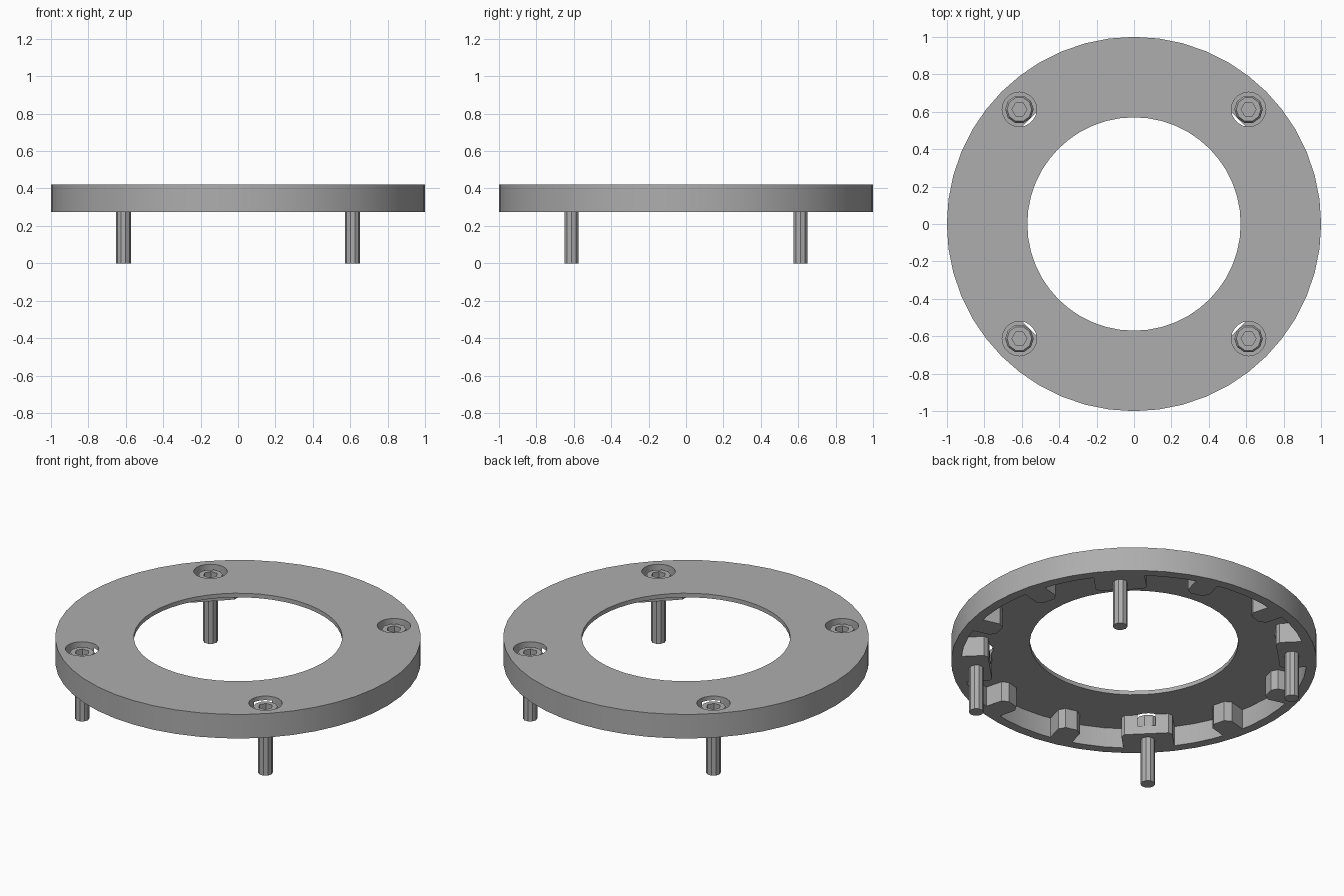
import bpy, bmesh
from math import cos, sin, pi, radians
from mathutils import Matrix

if "Cube" in bpy.data.objects:
    bpy.data.objects.remove(bpy.data.objects["Cube"])

TOP, BOTTOM, PLATE = 0.42, 0.275, 0.025
SCREW_R = 0.866

grey = bpy.data.materials.new("plain_grey")
grey.use_nodes = True
grey.diffuse_color = (0.42, 0.42, 0.42, 1)
grey.node_tree.nodes["Principled BSDF"].inputs["Base Color"].default_value = (0.42, 0.42, 0.42, 1)


def finish(name, bm):
    bmesh.ops.recalc_face_normals(bm, faces=bm.faces)
    mesh = bpy.data.meshes.new(name)
    bm.to_mesh(mesh)
    bm.free()
    mesh.materials.append(grey)
    obj = bpy.data.objects.new(name, mesh)
    bpy.context.collection.objects.link(obj)
    return obj


def lathe(name, profile, sides, closed=False):
    """Revolve (radius, z) points; open profiles are capped at both ends."""
    bm = bmesh.new()
    rings = [[bm.verts.new((r * cos(2 * pi * i / sides), r * sin(2 * pi * i / sides), z))
              for i in range(sides)] for r, z in profile]
    pairs = list(zip(rings, rings[1:]))
    if closed:
        pairs.append((rings[-1], rings[0]))
    else:
        bm.faces.new(rings[0])
        bm.faces.new(rings[-1])
    for a, b in pairs:
        for i in range(sides):
            j = (i + 1) % sides
            bm.faces.new((a[i], a[j], b[j], b[i]))
    return finish(name, bm)


def boss(name, inner, half, chamfer, angle):
    """Block with chamfered inner corners, reaching out into the rim."""
    outline = [(0.965, -half), (0.965, half), (inner + chamfer, half),
               (inner, half - chamfer), (inner, chamfer - half), (inner + chamfer, -half)]
    bm = bmesh.new()
    face = bm.faces.new([bm.verts.new((x, y, BOTTOM)) for x, y in outline])
    ext = bmesh.ops.extrude_face_region(bm, geom=[face])
    top = [v for v in ext["geom"] if isinstance(v, bmesh.types.BMVert)]
    bmesh.ops.translate(bm, verts=top, vec=(0, 0, TOP - PLATE / 2 - BOTTOM))
    bm.transform(Matrix.Rotation(angle, 4, "Z"))
    return finish(name, bm)


def select(obj):
    bpy.ops.object.select_all(action="DESELECT")
    obj.select_set(True)
    bpy.context.view_layer.objects.active = obj


def combine(obj, other, operation):
    select(obj)
    mod = obj.modifiers.new("combine", "BOOLEAN")
    mod.operation, mod.solver, mod.object = operation, "EXACT", other
    bpy.ops.object.modifier_apply(modifier=mod.name)
    bpy.data.objects.remove(other)


def smooth(obj):
    select(obj)
    bpy.ops.object.shade_smooth_by_angle(angle=radians(30))


# Cover: thin flat plate with a downward outer rim
ring = lathe("cover_ring", [(0.57, TOP), (1.0, TOP), (1.0, BOTTOM), (0.945, BOTTOM),
                            (0.945, TOP - PLATE), (0.57, TOP - PLATE)], 48, closed=True)

# Twelve evenly spaced bosses; every third one is a wide screw block
for i in range(12):
    angle = radians(15 + 30 * i)
    if i % 3 == 1:
        part = boss("screw_block", 0.79, 0.14, 0.02, angle)
    else:
        part = boss("small_boss", 0.81, 0.065, 0.03, angle)
    combine(ring, part, "UNION")

# Counterbores and screws
for i, name in enumerate(("back_left", "back_right", "front_right", "front_left")):
    angle = radians(45 + 90 * i)
    place = (SCREW_R * cos(angle), SCREW_R * sin(angle), 0)

    bore = lathe("counterbore", [(0.092, 0.325), (0.092, TOP + 0.05)], 20)
    bore.location = place
    combine(ring, bore, "DIFFERENCE")

    screw = lathe(name + "_screw", [(0.04, 0), (0.04, 0.325), (0.076, 0.325),
                                    (0.076, 0.385), (0.066, 0.4)], 10)
    socket = lathe("socket", [(0.04, 0.36), (0.04, TOP + 0.05)], 6)
    combine(screw, socket, "DIFFERENCE")
    screw.location = place
    smooth(screw)

smooth(ring)
